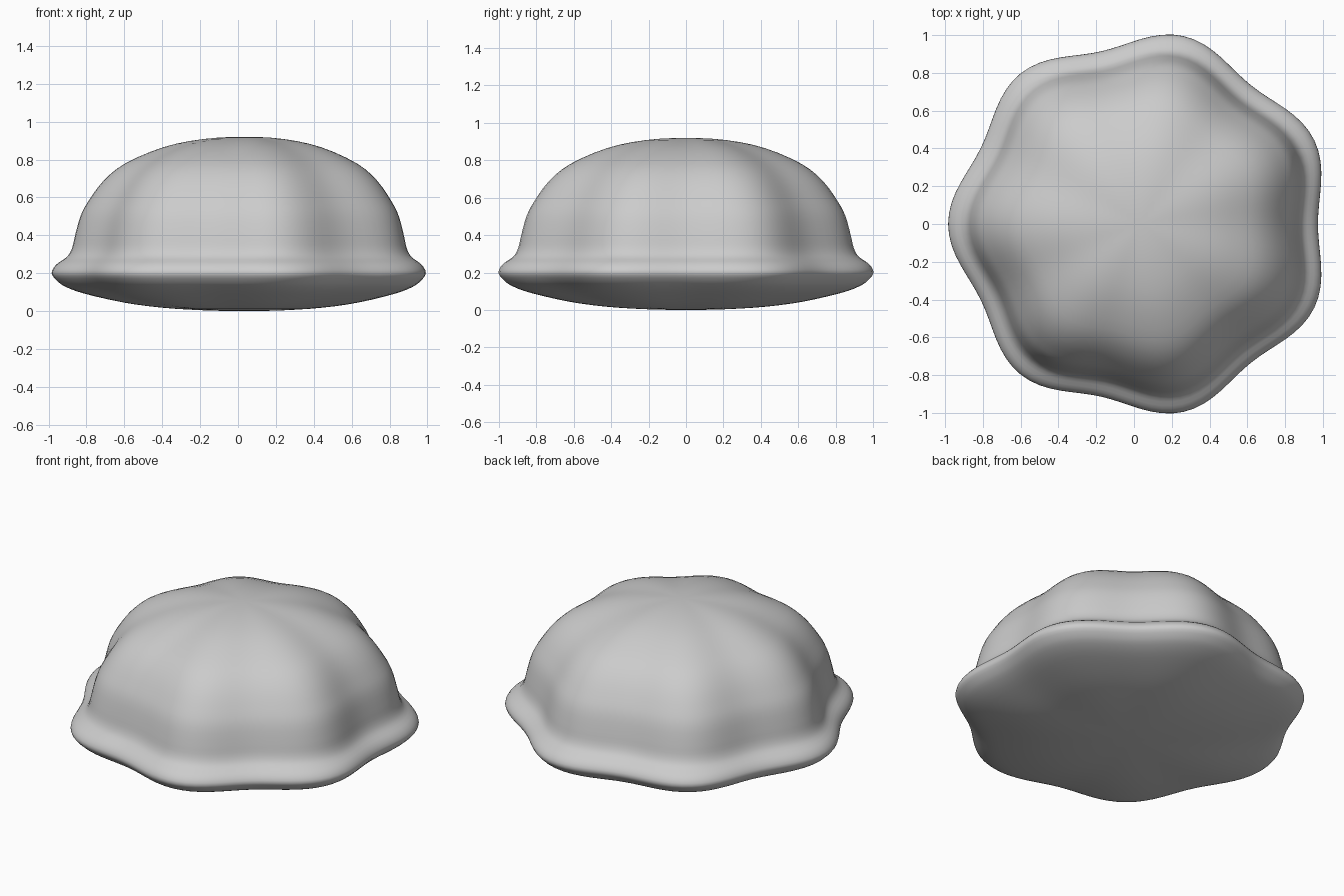
import bpy, bmesh, math
from mathutils import Vector

if "Cube" in bpy.data.objects:
    bpy.data.objects.remove(bpy.data.objects["Cube"])

SEG = 112      # divisions around
LOBES = 7      # soft lobes around the rim
SHIFT_X = 0.036  # odd lobe count puts the axis off the bounding centre

# profile (radius at a lobe tip, height): underside, rim, waist, dome
PROFILE = [(0, 0), (0.22, 0.004), (0.44, 0.018), (0.64, 0.045), (0.84, 0.09),
           (0.94, 0.125), (0.99, 0.158), (1.02, 0.2), (0.996, 0.245),
           (0.94, 0.285), (0.913, 0.33), (0.896, 0.4), (0.868, 0.5),
           (0.826, 0.58), (0.744, 0.69), (0.63, 0.78), (0.43, 0.865),
           (0.22, 0.908), (0, 0.92)]


def smooth_profile(points, steps=3):
    """Catmull-Rom curve through the profile points."""
    p = [Vector(q) for q in points]
    p = [Vector((-p[1].x, p[1].y))] + p + [Vector((-p[-2].x, p[-2].y))]
    out = []
    for i in range(1, len(p) - 2):
        a, b, c, d = p[i - 1:i + 3]
        for s in range(steps):
            t = s / steps
            out.append(0.5 * (2 * b + (c - a) * t + (2 * a - 5 * b + 4 * c - d) * t * t
                              + (3 * b - a - 3 * c + d) * t ** 3))
    return out + [p[-2]]


def lobe(angle):
    return (0.979 + 0.041 * math.cos(LOBES * (angle - math.pi))) / 1.02


curve = smooth_profile(PROFILE)
bm = bmesh.new()
bottom = bm.verts.new((SHIFT_X, 0, curve[0].y))
top = bm.verts.new((SHIFT_X, 0, curve[-1].y))
rings = []
for p in curve[1:-1]:
    ring = []
    for k in range(SEG):
        a = 2 * math.pi * k / SEG
        r = p.x * lobe(a)
        ring.append(bm.verts.new((SHIFT_X + r * math.cos(a), r * math.sin(a), p.y)))
    rings.append(ring)

# skin between the rings and close both poles
for k in range(SEG):
    n = (k + 1) % SEG
    bm.faces.new((bottom, rings[0][n], rings[0][k]))
    bm.faces.new((top, rings[-1][k], rings[-1][n]))
    for lo, hi in zip(rings, rings[1:]):
        bm.faces.new((lo[k], lo[n], hi[n], hi[k]))
bmesh.ops.recalc_face_normals(bm, faces=bm.faces)
for f in bm.faces:
    f.smooth = True

mesh = bpy.data.meshes.new("lobed_dome")
bm.to_mesh(mesh)
bm.free()
grey = bpy.data.materials.new("plain grey")
grey.diffuse_color = (0.6, 0.6, 0.6, 1)
grey.use_nodes = True
grey.node_tree.nodes["Principled BSDF"].inputs["Base Color"].default_value = grey.diffuse_color
mesh.materials.append(grey)
bpy.context.collection.objects.link(bpy.data.objects.new("lobed_dome", mesh))
